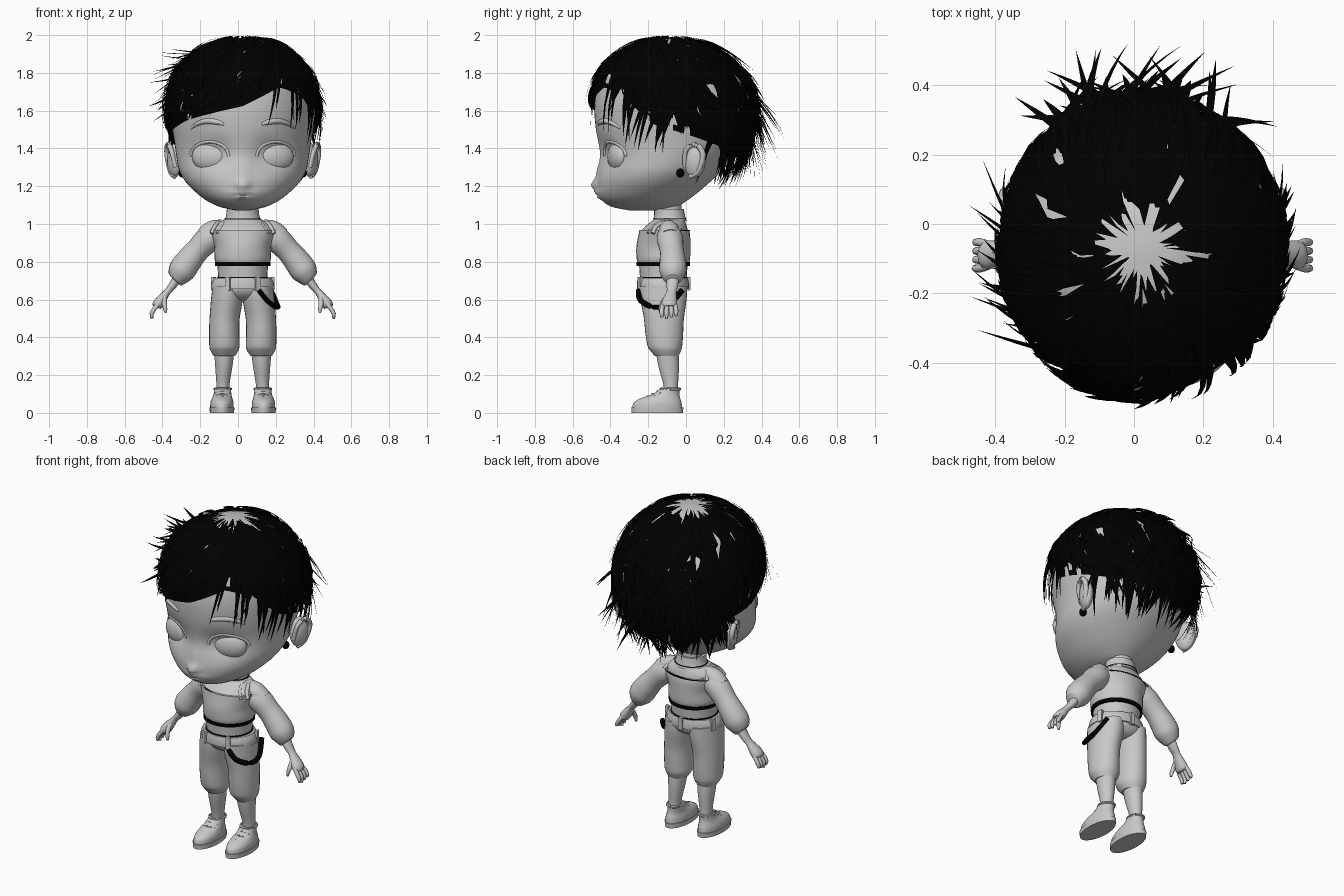
import bpy, bmesh, math, random
from math import sin, cos, pi, radians, exp
from mathutils import Vector, Matrix
from mathutils.bvhtree import BVHTree

random.seed(4)
if "Cube" in bpy.data.objects:
    bpy.data.objects.remove(bpy.data.objects["Cube"])


def material(name, value):
    m = bpy.data.materials.new(name)
    m.use_nodes = True
    colour = (value, value, value, 1)
    m.diffuse_color = colour
    m.node_tree.nodes["Principled BSDF"].inputs["Base Color"].default_value = colour
    return m


GREY = material("plain grey", 0.58)
BLACK = material("black", 0.0)
SIDES = ((1, "left"), (-1, "right"))


def finish(name, bm, mat, smooth=True):
    if smooth:
        bmesh.ops.recalc_face_normals(bm, faces=bm.faces)
    me = bpy.data.meshes.new(name)
    bm.to_mesh(me)
    bm.free()
    if smooth:
        me.shade_smooth()
        me.set_sharp_from_angle(angle=radians(50))
    me.materials.append(mat)
    ob = bpy.data.objects.new(name, me)
    ob.location.x = 0.025
    bpy.context.collection.objects.link(ob)
    return ob


def spline(rows, k):
    """Catmull-Rom interpolation of equal-length tuples."""
    out = []
    for i in range(len(rows) - 1):
        a, b, c, d = (rows[max(i - 1, 0)], rows[i], rows[i + 1], rows[min(i + 2, len(rows) - 1)])
        for j in range(k):
            t = j / k
            out.append(tuple(q + t / 2 * (r - p + t * (2 * p - 5 * q + 4 * r - s + t * (3 * (q - r) + s - p)))
                             for p, q, r, s in zip(a, b, c, d)))
    return out + [rows[-1]]


def skin(rings):
    """Bridge equal rings of points and cap both ends."""
    bm = bmesh.new()
    loops = [[bm.verts.new(p) for p in ring] for ring in rings]
    n = len(loops[0])
    for lo, hi in zip(loops, loops[1:]):
        for i in range(n):
            bm.faces.new((lo[i], lo[(i + 1) % n], hi[(i + 1) % n], hi[i]))
    bm.faces.new(loops[0][::-1])
    bm.faces.new(loops[-1])
    return bm


def loft(name, rows, mat=GREY, n=28, k=4, side=1):
    """Stack of ellipses; rows are (centre x, centre y, z, radius x, radius y)."""
    angles = [2 * pi * i / n for i in range(n)]
    rings = [[(side * (x + rx * cos(a)), y + ry * sin(a), z) for a in angles]
             for x, y, z, rx, ry in spline(rows, k)]
    return finish(name, skin(rings), mat)


def tube(name, rows, mat=GREY, n=12, k=4, side=1, flat=1.0):
    """Round limb along a path; rows are (x, y, z, radius)."""
    pts = spline(rows, k)
    rings = []
    for i, (x, y, z, r) in enumerate(pts):
        t = (Vector(pts[min(i + 1, len(pts) - 1)][:3]) - Vector(pts[max(i - 1, 0)][:3])).normalized()
        u = t.cross((0, 1, 0) if abs(t.y) < 0.9 else (1, 0, 0)).normalized()
        v = t.cross(u)
        ring = [Vector((x, y, z)) + r * (flat * cos(2 * pi * j / n) * u + sin(2 * pi * j / n) * v) for j in range(n)]
        rings.append([(side * p.x, p.y, p.z) for p in ring])
    return finish(name, skin(rings), mat)


def ball(name, loc, size, mat=GREY, turn=0.0):
    bm = bmesh.new()
    m = Matrix.Translation(loc) @ Matrix.Rotation(turn, 4, "Z") @ Matrix.Diagonal((*size, 1))
    bmesh.ops.create_uvsphere(bm, u_segments=20, v_segments=14, radius=1, matrix=m)
    return finish(name, bm, mat)


# Head: rows are z, half width, front y, back y
skull = [(1.072, .04, -.3, -.12), (1.09, .12, -.39, -.05), (1.12, .185, -.44, .0), (1.16, .24, -.465, .055),
         (1.22, .30, -.47, .125), (1.28, .335, -.465, .19), (1.35, .35, -.46, .25), (1.42, .36, -.465, .295),
         (1.52, .375, -.48, .335), (1.62, .38, -.485, .345), (1.72, .365, -.47, .325), (1.80, .33, -.435, .27),
         (1.88, .26, -.36, .195), (1.94, .18, -.27, .11), (1.972, .1, -.19, .02), (1.982, .02, -.1, -.06)]


def bump(x, z, cx, cz, wx, wz):
    return exp(-((x - cx) / wx) ** 2 - ((z - cz) / wz) ** 2)


def sculpt(x, y, z):
    if y < -0.2:
        y += 0.035 * bump(abs(x), z, .15, 1.37, .1, .075)    # eye sockets
        y -= 0.036 * bump(x, z, 0, 1.205, .03, .03)          # nose tip
        y -= 0.012 * bump(x, z, 0, 1.27, .03, .06)           # nose bridge
        y -= 0.014 * bump(x, z, 0, 1.165, .06, .01)          # upper lip
        y -= 0.014 * bump(x, z, 0, 1.14, .045, .01)          # lower lip
    return (x, y, z)


ring_angles = [2 * pi * (i + 0.5) / 72 for i in range(72)]
head = skin([[sculpt(rx * cos(a), (f + b) / 2 + (b - f) / 2 * sin(a), z) for a in ring_angles]
             for z, rx, f, b in spline(skull, 5)])
surface = BVHTree.FromBMesh(head)
finish("head", head, GREY)


def on_face(x, z):
    return surface.ray_cast(Vector((x, -2, z)), Vector((0, 1, 0)))[0].y


# Eyes, lids, brows, ears, earrings
for s, label in SIDES:
    ball(label + "_eye", (s * .174, on_face(s * .174, 1.36) + .017, 1.357), (.1, .046, .077), turn=s * .3)
    lid = [(.174 + .1 * cos(a), 1.36 + .076 * sin(a)) for a in [pi * i / 8 for i in range(9)]]
    tube(label + "_eyelid", [(x, on_face(x, z) + .003, z, .009) for x, z in lid], n=8, k=2, side=s)
    brow = [(.1, 1.528, .008), (.135, 1.54, .015), (.19, 1.545, .016), (.24, 1.53, .012), (.272, 1.505, .005)]
    tube(label + "_eyebrow", [(x, on_face(x, z) + .004, z, r) for x, z, r in brow], n=8, side=s)
    ball(label + "_ear", (s * .36, .045, 1.335), (.036, .062, .09), turn=-s * .35)
    tube(label + "_ear_rim", [(.355, -.005, 1.3, .012), (.378, .0, 1.39, .013), (.395, .05, 1.42, .015),
                              (.4, .09, 1.37, .015), (.382, .065, 1.28, .014), (.36, .02, 1.25, .012)], n=8, side=s)
    ball(label + "_earring", (s * .32, -.03, 1.27), (.02, .021, .024), BLACK)

# Hair cap: azimuth and polar angle about the head centre
CENTRE = Vector((0, -.07, 1.5))
hairline = [(-180, 96), (-135, 83), (-90, 74), (-62, 61), (-40, 66), (-15, 86),
            (15, 95), (40, 103), (90, 108), (140, 103), (180, 96)]


def edge(a):
    a = (a + 180) % 360 - 180
    for (a0, p0), (a1, p1) in zip(hairline, hairline[1:]):
        if a <= a1:
            return p0 + (p1 - p0) * (a - a0) / (a1 - a0)


def scalp(a, p, off):
    a, p = radians(a), radians(p)
    d = Vector((sin(p) * cos(a), sin(p) * sin(a), cos(p)))
    q = surface.ray_cast(CENTRE, d)[0] + d * off
    q.z = min(q.z, 2.0)
    return q


hair = bmesh.new()
grid = []
for i in range(80):
    a, top = i * 4.5, random.uniform(5, 18)
    grid.append([hair.verts.new(scalp(a, top + (edge(a) - top) * j / 18, .017)) for j in range(19)])
for i in range(80):
    lo, hi = grid[i], grid[(i + 1) % 80]
    gaps = [random.random() < 0.07 for j in range(19)]
    for j in range(18):
        if not (gaps[j] or gaps[j + 1]):
            hair.faces.new((lo[j], lo[j + 1], hi[j + 1], hi[j]))
finish("hair_cap", hair, BLACK, smooth=False)


def lock(bm, a, p, da, dp, lift, width):
    """One tapered ribbon that follows the scalp and lifts at the tip."""
    path = [scalp(a + da * t, p + dp * t, .02 + .015 * sin(pi * t) + lift * t * t) for t in [i / 6 for i in range(7)]]
    pairs = []
    for i, q in enumerate(path):
        t = path[min(i + 1, 6)] - path[max(i - 1, 0)]
        side = t.cross(q - CENTRE).normalized() * width * (0.35 if i < 1 else 1 - (i / 6) ** 2)
        pairs.append((bm.verts.new(q - side), bm.verts.new(q + side)))
    for (l0, r0), (l1, r1) in zip(pairs, pairs[1:]):
        bm.faces.new((l0, r0, r1, l1))


# Hair locks combed back from a side parting
locks = bmesh.new()
for i in range(390):
    a = random.uniform(-180, 180)
    limit = edge(a)
    p = random.uniform(14, limit - 12)
    dp = min(random.uniform(28, 50), limit + random.uniform(-3, 6) - p)
    comb = 1 if -60 < a < 90 else -1
    back = max(0, sin(radians(a)))
    lift = random.uniform(0, .035) + back * random.random() ** 3 * .04
    lock(locks, a, p, comb * random.uniform(8, 34), dp, lift, random.uniform(.013, .028))
# Long ragged locks hanging at the nape, some sticking out
for i in range(110):
    a = random.uniform(28, 152)
    lock(locks, a, edge(a) - random.uniform(12, 35), random.uniform(-20, 20), random.uniform(32, 48),
         random.uniform(.02, .1), random.uniform(.013, .024))
for i in range(60):
    a = random.uniform(55, 125)
    lock(locks, a, edge(a) - random.uniform(18, 50), random.uniform(-24, 18), random.uniform(26, 38),
         random.uniform(.07, .2), random.uniform(.009, .018))
# Loose spikes over both temples
for i in range(28):
    lock(locks, random.uniform(165, 235), random.uniform(30, 70), random.uniform(-22, -6), random.uniform(10, 22),
         random.uniform(.05, .14), random.uniform(.006, .012))
for i in range(18):
    lock(locks, random.uniform(-35, 20), random.uniform(46, 70), random.uniform(6, 20), random.uniform(14, 26),
         random.uniform(.03, .07), random.uniform(.007, .014))
# Fringe strands falling over the left forehead and temple
for i in range(24):
    a = random.uniform(-62, 5)
    lock(locks, a, edge(a) - 24, random.uniform(-16, 0), random.uniform(32, 52), .03, random.uniform(.009, .016))
finish("hair_locks", locks, BLACK, smooth=False)

# Neck, collar and torso
loft("neck", [(0, -.085, .98, .07, .065), (0, -.09, 1.14, .07, .065)], k=1)
loft("collar", [(0, -.085, 1.015, .098, .088), (0, -.087, 1.045, .088, .082), (0, -.09, 1.08, .084, .078)])
loft("collar_seam", [(0, -.086, 1.028, .096, .088), (0, -.086, 1.032, .096, .088)], BLACK, k=1)
loft("undershirt", [(0, -.12, .9, .15, .13), (0, -.115, .96, .168, .125), (0, -.1, 1.0, .145, .1),
                    (0, -.088, 1.03, .08, .075)])
loft("sweater", [(0, -.12, .795, .142, .136), (0, -.12, .82, .15, .142), (0, -.12, .88, .15, .143),
                 (0, -.115, .94, .17, .137), (0, -.115, .967, .178, .132)])
loft("sweater_top_seam", [(0, -.113, .962, .177, .134), (0, -.113, .967, .177, .134)], BLACK, k=1)
loft("sweater_hem", [(0, -.12, .778, .146, .141), (0, -.12, .798, .147, .142)], BLACK, k=1)
loft("midriff", [(0, -.12, .69, .13, .122), (0, -.12, .75, .132, .126), (0, -.12, .8, .136, .13)])
loft("waist_seam", [(0, -.12, .708, .137, .129), (0, -.12, .7185, .137, .129)], BLACK, k=1)

# Trousers and belt
loft("trousers", [(0, -.122, .71, .145, .128), (0, -.12, .66, .16, .128), (0, -.118, .63, .158, .116),
                  (0, -.116, .605, .1, .09), (0, -.115, .592, .04, .05)])
loft("belt", [(0, -.122, .655, .168, .138), (0, -.122, .685, .166, .138), (0, -.122, .713, .152, .133)], k=2)
for i, a in enumerate((-62, -118, 20, 90, 160)):
    a = radians(a)
    bm = bmesh.new()
    m = (Matrix.Translation((.165 * cos(a), -.122 + .137 * sin(a), .683)) @ Matrix.Rotation(a, 4, "Z")
         @ Matrix.Diagonal((.018, .026, .072, 1)))
    bmesh.ops.create_cube(bm, size=1, matrix=m)
    finish("belt_loop_%d" % (i + 1), bm, GREY)
tube("hanging_strap", [(.085, -.25, .65, .016), (.13, -.24, .595, .016), (.178, -.17, .56, .016),
                       (.182, -.09, .575, .016), (.15, -.02, .65, .016)], BLACK, n=8, flat=.8)

# Limbs
for s, label in SIDES:
    tube(label + "_strap", [(.165, -.175, .95, .011), (.145, -.155, .99, .011), (.122, -.09, 1.01, .012),
                            (.145, -.03, .965, .011)], side=s, n=8)
    tube(label + "_inner_strap", [(.135, -.2, .95, .009), (.105, -.165, .995, .009), (.095, -.09, 1.018, .009),
                                  (.115, -.03, .97, .009)], side=s, n=8)
    tube(label + "_shoulder", [(.1, -.09, .985, .04), (.155, -.09, .965, .055), (.2, -.085, .93, .055)], side=s)
    tube(label + "_sleeve", [(.13, -.09, .945, .06), (.18, -.085, .92, .07), (.24, -.075, .86, .064),
                             (.29, -.07, .8, .07), (.325, -.07, .75, .071), (.35, -.07, .71, .05),
                             (.358, -.07, .7, .036)], n=20, side=s)
    tube(label + "_forearm", [(.34, -.07, .72, .036), (.375, -.073, .67, .03), (.4, -.077, .64, .026),
                              (.43, -.085, .6, .038), (.448, -.09, .575, .042), (.455, -.09, .56, .034)],
         side=s, flat=.7)
    for f in range(4):
        y = -.128 + f * .025
        drop = .008 * abs(f - 1)
        tube("%s_finger_%d" % (label, f + 1), [(.445, y * .8 - .018, .58, .012), (.468, y, .55, .012),
                                             (.482, y, .525, .011), (.48, y, .498 + drop, .007)], n=8, k=2, side=s)
    tube(label + "_thumb", [(.415, -.1, .615, .014), (.415, -.125, .58, .013), (.41, -.135, .55, .011),
                            (.408, -.135, .53, .006)], n=8, k=2, side=s)
    loft(label + "_trouser_leg", [(.08, -.12, .67, .08, .127), (.084, -.119, .6, .084, .122),
                                  (.096, -.117, .5, .08, .106), (.098, -.115, .42, .08, .1),
                                  (.097, -.112, .355, .08, .092), (.097, -.108, .33, .074, .082),
                                  (.098, -.102, .3, .056, .062)], side=s)
    loft(label + "_calf", [(.098, -.1, .33, .054, .06), (.1, -.092, .25, .046, .055),
                           (.105, -.08, .14, .034, .038), (.106, -.08, .08, .036, .04)], side=s)
    loft(label + "_sole", [(.11, -.152, 0, .064, .136), (.11, -.152, .028, .066, .138)], k=1, side=s)
    loft(label + "_shoe", [(.11, -.152, .026, .062, .132), (.11, -.15, .055, .061, .126),
                           (.109, -.135, .078, .054, .104), (.107, -.105, .1, .047, .07),
                           (.106, -.085, .128, .044, .052)], side=s)
    for i in range(3):
        y, z = -.205 + i * .028, .082 + i * .014
        tube("%s_lace_%d" % (label, i + 1), [(.07, y + .015, z - .008, .006), (.108, y, z + .004, .007),
                                           (.146, y + .015, z - .008, .006)], n=6, k=2, side=s)
    tube(label + "_ankle_cuff", [(.106 + .042 * cos(a), -.083 + .05 * sin(a), .126, .008)
                                 for a in [2 * pi * i / 16 for i in range(17)]], n=6, k=1, side=s)
